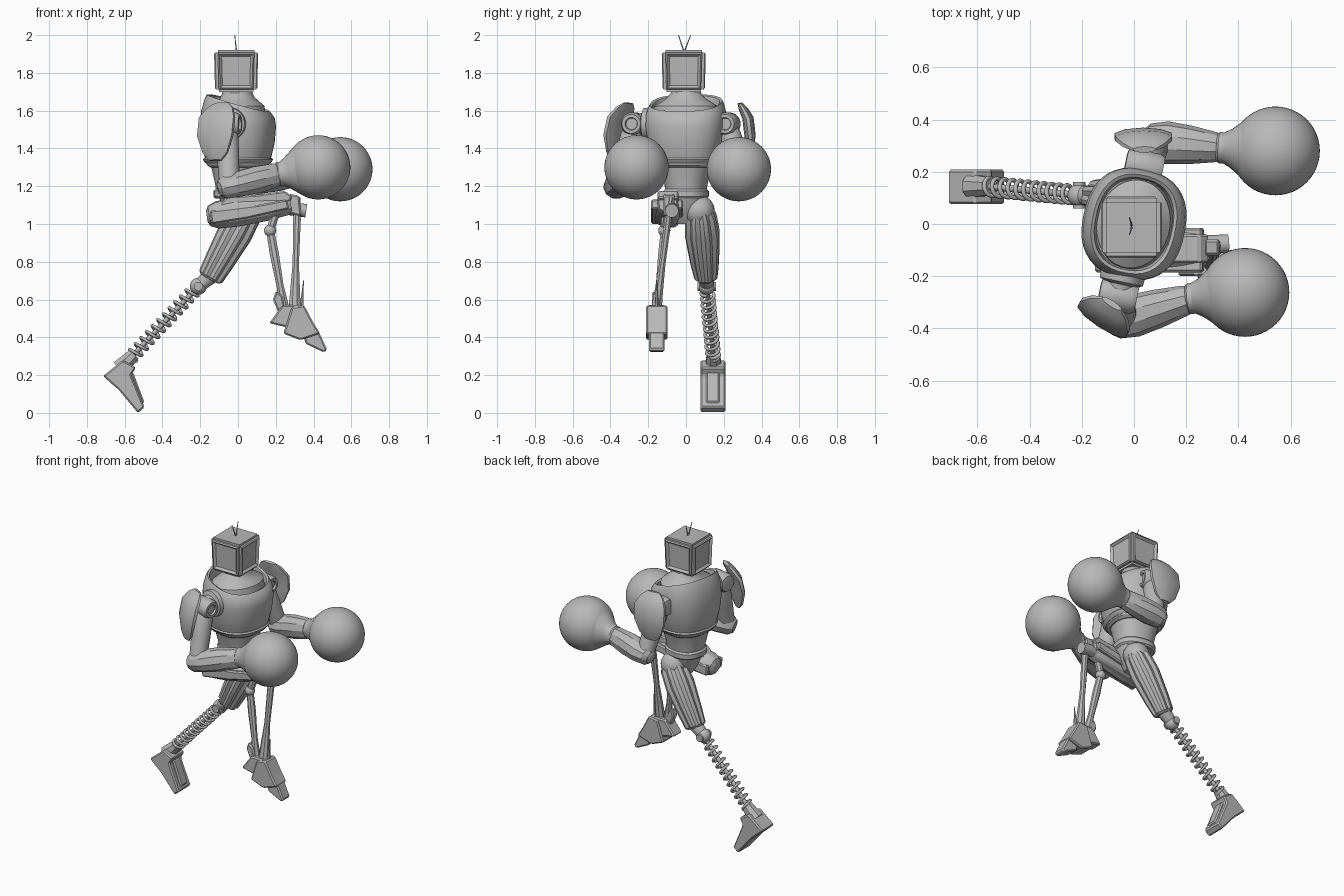
import bpy, bmesh, math
from mathutils import Vector

if "Cube" in bpy.data.objects:
    bpy.data.objects.remove(bpy.data.objects["Cube"], do_unlink=True)

grey = bpy.data.materials.new("plain grey")
grey.use_nodes = True
grey.diffuse_color = (0.48, 0.48, 0.48, 1)
grey.node_tree.nodes["Principled BSDF"].inputs["Base Color"].default_value = (0.48, 0.48, 0.48, 1)


def finish(name, bm, angle=30):
    bmesh.ops.recalc_face_normals(bm, faces=bm.faces)
    mesh = bpy.data.meshes.new(name)
    bm.to_mesh(mesh)
    bm.free()
    mesh.materials.append(grey)
    ob = bpy.data.objects.new(name, mesh)
    bpy.context.collection.objects.link(ob)
    bpy.ops.object.select_all(action="DESELECT")
    ob.select_set(True)
    bpy.context.view_layer.objects.active = ob
    bpy.ops.object.shade_smooth_by_angle(angle=math.radians(angle))
    return ob


def limb(name, a, b, rings, sides=24, hint=(1, 0, 0), power=2, flute=1.0):
    """Loft rings (t, ru, rv, shift_u, shift_v, tilt) along the line a-b."""
    a, b = Vector(a), Vector(b)
    w = (b - a).normalized()
    u = Vector(hint)
    u = (u - w * u.dot(w)).normalized()
    v = w.cross(u)
    bm = bmesh.new()
    loops = []
    for ring in rings:
        t, ru, rv, su, sv, tilt = (tuple(ring) + (0, 0, 0))[:6]
        loop = []
        for i in range(sides):
            ang = 2 * math.pi * (i + 0.5) / sides
            c, s = math.cos(ang), math.sin(ang)
            c = math.copysign(abs(c) ** (2 / power), c)
            s = math.copysign(abs(s) ** (2 / power), s)
            k = flute if i % 3 == 0 else 1
            loop.append(bm.verts.new(a.lerp(b, t) + u * (ru * c * k + su)
                                     + v * (rv * s * k + sv) + w * tilt * c))
        loops.append(loop)
    for lo, hi in zip(loops, loops[1:]):
        for i in range(sides):
            j = (i + 1) % sides
            bm.faces.new((lo[i], lo[j], hi[j], hi[i]))
    bm.faces.new(loops[0])
    bm.faces.new(loops[-1])
    return finish(name, bm)


def rod(name, a, b, r1, r2=None, sides=16):
    r2 = r1 if r2 is None else r2
    hint = (1, 0, 0) if abs(b[0] - a[0]) < abs(b[2] - a[2]) + abs(b[1] - a[1]) else (0, 0, 1)
    return limb(name, a, b, [(0, r1, r1), (1, r2, r2)], sides, hint)


def ball(name, center, r, seg=32):
    bm = bmesh.new()
    bmesh.ops.create_uvsphere(bm, u_segments=seg, v_segments=seg // 2, radius=r)
    bmesh.ops.translate(bm, verts=bm.verts, vec=center)
    return finish(name, bm)


def prism(name, outline, y, half, slant=0.0, bevel=0.008):
    """Side outline in x-z given a width along y."""
    bm = bmesh.new()
    face = bm.faces.new([bm.verts.new((x, y - half, z)) for x, z in outline])
    out = bmesh.ops.extrude_face_region(bm, geom=[face])
    bmesh.ops.translate(bm, vec=(0, 2 * half, slant),
                        verts=[g for g in out["geom"] if isinstance(g, bmesh.types.BMVert)])
    bmesh.ops.bevel(bm, geom=bm.edges[:], offset=bevel, segments=1, affect="EDGES")
    return finish(name, bm, 20)


FWD = Vector((0.978, -0.208, 0))
LEFT = Vector((0.208, 0.978, 0))

# Head: bevelled box with a framed, recessed panel on each side
bm = bmesh.new()
bmesh.ops.create_cube(bm, size=0.222)
for vert in bm.verts:
    if vert.co.z < 0:
        vert.co.x *= 0.95
        vert.co.y *= 0.95
bmesh.ops.bevel(bm, geom=bm.edges[:], offset=0.014, segments=2, affect="EDGES")
bm.normal_update()
panels = [f for f in bm.faces if f.calc_area() > 0.02 and abs(f.normal.z) < 0.5]
bmesh.ops.inset_individual(bm, faces=panels, thickness=0.01, depth=0.006)
bmesh.ops.inset_individual(bm, faces=panels, thickness=0.018, depth=-0.014)
bmesh.ops.translate(bm, verts=bm.verts, vec=(-0.01, -0.012, 1.81))
finish("head", bm)
for tip in (-0.04, 0.025):
    rod("antenna", (-0.008, -0.01, 1.91), (-0.017, tip, 2.0), 0.004, 0.002, 6)

# Neck and chest shell
limb("neck", (0, 0, 1.55), (-0.005, 0, 1.73),
     [(0, .15, .18), (.4, .14, .17), (.53, .115, .135), (.65, .092, .102),
      (.8, .08, .08), (1, .078, .078)], 32, FWD)
limb("chest", (0, 0, 1.30), (0, 0, 1.66),
     [(0, .145, .15), (.03, .16, .165), (.12, .17, .18), (.35, .19, .2), (.6, .197, .213),
      (.78, .19, .212, 0, 0, -.02), (.9, .172, .2, 0, 0, -.04), (.95, .16, .19, 0, 0, -.045),
      (.93, .148, .178, 0, 0, -.045), (.8, .14, .17, 0, 0, -.03)], 40, FWD, 2.4)
limb("chest_hem", (0, 0, 1.32), (0, 0, 1.35),
     [(0, .165, .168), (.3, .176, .18), (.7, .182, .188), (1, .176, .18)], 40, FWD, 2.4)

# Abdomen, belt and pelvis
limb("abdomen", (0, 0, 1.15), (0, 0, 1.35),
     [(0, .112, .105), (.3, .12, .112), (.65, .135, .13), (1, .15, .15)], 32, FWD, 2.3)
limb("belt", (0, 0, 1.135), (0, 0, 1.185),
     [(0, .118, .108), (.2, .128, .118), (.8, .128, .118), (1, .118, .108)], 32, FWD, 2.4)
limb("pelvis", (0.01, 0, 1.0), (0.01, 0, 1.15),
     [(0, .045, .05), (.4, .085, .085), (1, .112, .104)], 24, FWD, 2.3)

# Arms: joint, shoulder plate, upper arm, elbow, forearm and round glove
arms = {
    "right": dict(joint=(-.06, -.275, 1.53), elbow=(-.045, -.365, 1.20), wrist=(.22, -.285, 1.265),
                  fist=(.425, -.262, 1.30), low=(-.125, -.385, 1.34), high=(-.085, -.305, 1.64),
                  across=(.83, -.55, 0), out=-1),
    "left": dict(joint=(.04, .22, 1.53), elbow=(.085, .315, 1.22), wrist=(.335, .292, 1.27),
                 fist=(.542, .28, 1.29), low=(.03, .34, 1.34), high=(.04, .285, 1.64),
                 across=(1, 0, 0), out=1),
}
for side, p in arms.items():
    joint, elbow, wrist, fist = (Vector(p[k]) for k in ("joint", "elbow", "wrist", "fist"))
    o = p["out"]
    root = joint - LEFT * 0.1 * o
    limb(side + "_shoulder_socket", root, joint,
         [(0, .088, .088), (.45, .085, .085), (.55, .06, .06), (1, .052, .052)], 24, (0, 0, 1))
    limb(side + "_shoulder_joint", joint - FWD * .075, joint + FWD * .075,
         [(0, .034, .034), (.02, .05, .05), (.15, .06, .06), (.85, .06, .06),
          (.98, .05, .05), (.98, .034, .034), (.9, .03, .03)], 24, (0, 0, 1))
    limb(side + "_shoulder_plate", p["low"], p["high"],
         [(0, .04, .012, 0, -.01 * o), (.12, .08, .022), (.4, .115, .03, 0, .022 * o),
          (.72, .115, .03, 0, .028 * o), (.9, .085, .024, 0, .012 * o), (1, .045, .012)],
         10, p["across"])
    limb(side + "_upper_arm", joint - Vector((0, 0, .02)), elbow,
         [(0, .05, .05), (.15, .06, .06), (.5, .06, .058), (.8, .056, .054), (1, .055, .055)], 16)
    ball(side + "_elbow", elbow, 0.064, 24)
    back = elbow - (wrist - elbow) * 0.2
    limb(side + "_forearm", back, wrist,
         [(0, .04, .045), (.08, .062, .068), (.3, .07, .082), (.6, .075, .074),
          (.92, .066, .058), (1, .055, .05)], 10, (0, 0, 1))
    limb(side + "_glove_cuff", wrist - (fist - wrist) * .08, fist,
         [(0, .054, .054), (.04, .064, .06), (.12, .064, .06), (.25, .082, .076),
          (.45, .118, .112), (.6, .14, .135)], 32, (0, 0, 1))
    ball(side + "_fist", fist, 0.17, 48)

# Left leg: fluted thigh, ball knee, spring shin and wedge foot
hip, knee, ankle = Vector((.055, .075, 1.08)), Vector((-.21, .11, .67)), Vector((-.575, .145, .285))
ball("left_hip", (.04, .07, 1.07), 0.082, 24)
limb("left_thigh", hip, (-.15, .107, .71),
     [(0, .07, .065), (.1, .088, .084), (.35, .094, .094), (.75, .08, .078),
      (.97, .07, .064), (1, .055, .05)], 24, flute=0.86)
rod("left_thigh_cap", (-.14, .107, .73), knee, 0.045, 0.035)
ball("left_knee", knee, 0.045, 24)
rod("left_knee_pin", knee - Vector((0, .05, 0)), knee + Vector((0, .05, 0)), 0.024)
rod("left_shin_core", knee, ankle, 0.013)
curve = bpy.data.curves.new("left_shin_spring", "CURVE")
curve.dimensions = "3D"
curve.bevel_depth = 0.0085
curve.bevel_resolution = 2
spline = curve.splines.new("POLY")
turns, steps = 11, 18
spline.points.add(turns * steps)
axis = (ankle - knee).normalized()
su = axis.cross(Vector((0, 1, 0))).normalized()
sv = axis.cross(su)
for i, pt in enumerate(spline.points):
    ang = 2 * math.pi * i / steps
    pos = knee.lerp(ankle, .07 + .9 * i / (turns * steps)) + (su * math.cos(ang) + sv * math.sin(ang)) * .034
    pt.co = (*pos, 1)
curve.materials.append(grey)
bpy.context.collection.objects.link(bpy.data.objects.new("left_shin_spring", curve))
rod("left_ankle", ankle + Vector((.025, 0, .025)), ankle - Vector((.05, 0, .05)), 0.036, 0.05, 8)
prism("left_foot", [(-.715, .195), (-.61, .28), (-.54, .24), (-.565, .2), (-.495, .03),
                    (-.53, 0), (-.63, .12)], 0.142, 0.066)
prism("left_foot_ridge", [(-.60, .22), (-.555, .215), (-.495, .055), (-.53, .04)], 0.142, 0.036)

# Right leg: raised thigh with ridge plates
limb("right_thigh", (-.165, -.095, 1.04), (.28, -.095, 1.105),
     [(0, .03, .04), (.03, .055, .062), (.12, .073, .08), (.35, .078, .083),
      (.7, .07, .074), (.95, .056, .062), (1, .045, .05)], 24, (0, 0, 1), flute=0.92)
prism("right_thigh_top_plate", [(-.11, 1.09), (-.06, 1.145), (.1, 1.155), (.25, 1.175),
                                (.29, 1.14), (.25, 1.1)], -0.095, 0.055)
prism("right_thigh_side_plate", [(-.14, 1.0), (-.15, 1.07), (.1, 1.1), (.26, 1.13),
                                 (.27, 1.08), (.05, 1.03)], -0.1, 0.085)

# Right knee and two-rod shin
rod("right_knee_pivot", (.25, -.08, 1.085), (.36, -.075, 1.07), 0.036)
prism("right_knee_bracket", [(.26, 1.06), (.27, 1.16), (.325, 1.15), (.335, 1.04)], -0.09, 0.03)
limb("right_front_rod", (.315, -.08, 1.14), (.30, -.155, .56),
     [(0, .016, .016), (.2, .022, .02), (.6, .018, .018), (.85, .028, .024), (1, .034, .03)], 8)
rod("right_link", (.225, -.1, 1.14), (.17, -.115, .965), 0.026, 0.022, 8)
ball("right_link_joint", (.17, -.115, .965), 0.032, 16)
limb("right_rear_rod", (.17, -.115, .965), (.245, -.155, .55),
     [(0, .022, .02), (.3, .026, .022), (.7, .02, .018), (1, .03, .026)], 8)
rod("right_ankle_spike", (.335, -.155, .55), (.347, -.155, .70), 0.012, 0.002, 6)

# Right foot: heel, ankle blocks, instep and pointed toe
prism("right_heel", [(.165, .475), (.235, .57), (.325, .57), (.33, .43), (.25, .455)], -0.155, 0.045)
prism("right_ankle_guard", [(.185, .60), (.2, .645), (.235, .62), (.25, .55), (.215, .53)], -0.155, 0.025)
prism("right_instep", [(.24, .42), (.285, .56), (.35, .57), (.40, .475), (.435, .42), (.33, .385)],
      -0.155, 0.056)
prism("right_toe", [(.34, .42), (.42, .445), (.472, .335), (.455, .32), (.36, .365)], -0.155, 0.04)
